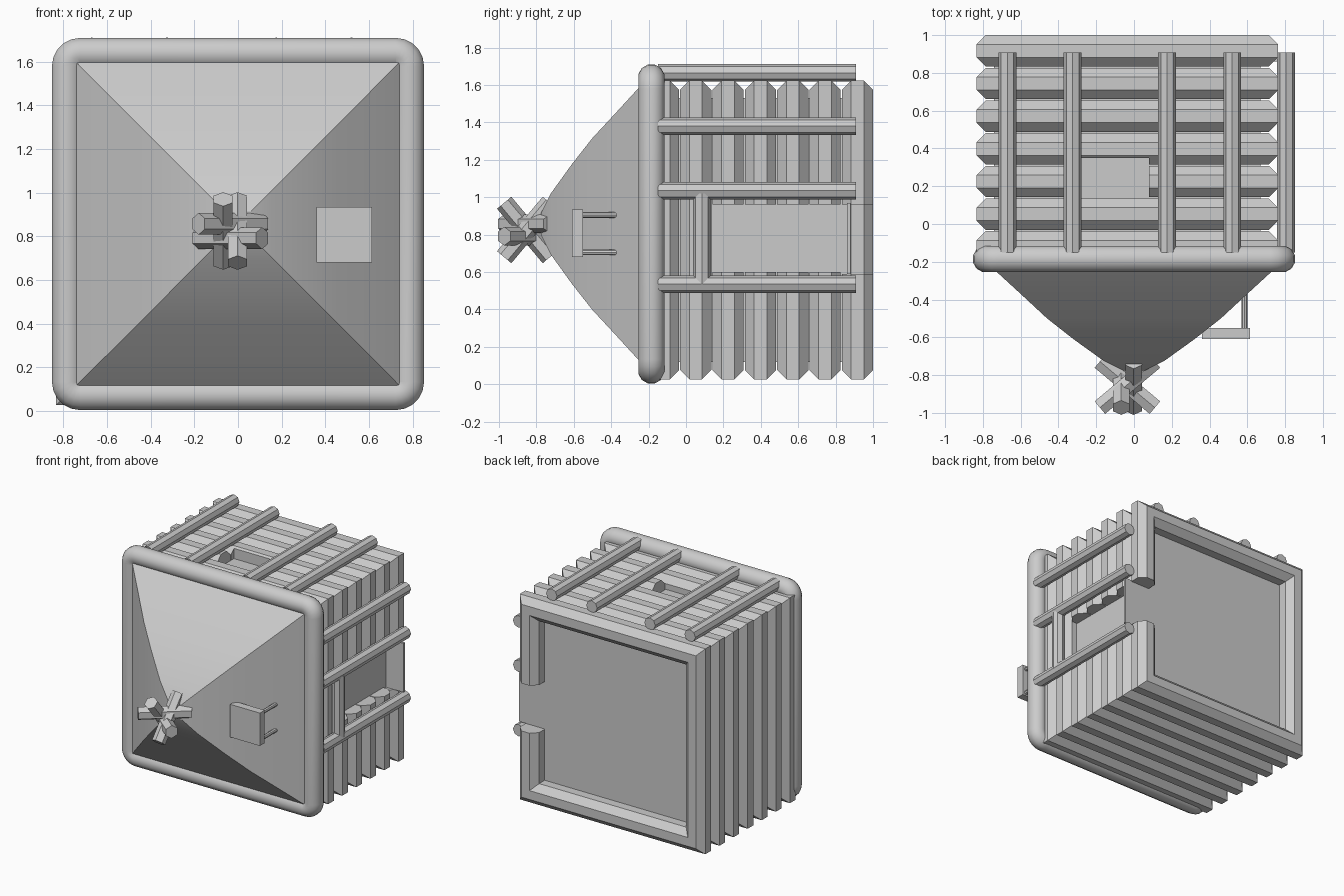
import bpy, bmesh, math
from mathutils import Vector

if "Cube" in bpy.data.objects:
    bpy.data.objects.remove(bpy.data.objects["Cube"])

grey = bpy.data.materials.new("light_grey")
grey.use_nodes = True
GREY = (0.6, 0.6, 0.6, 1)
grey.diffuse_color = GREY
for node in grey.node_tree.nodes:
    if node.type == 'BSDF_PRINCIPLED':
        node.inputs["Base Color"].default_value = GREY


def finish(name, bm, smooth=None):
    bmesh.ops.recalc_face_normals(bm, faces=bm.faces[:])
    mesh = bpy.data.meshes.new(name)
    bm.to_mesh(mesh)
    bm.free()
    mesh.materials.append(grey)
    obj = bpy.data.objects.new(name, mesh)
    bpy.context.collection.objects.link(obj)
    bpy.ops.object.select_all(action='DESELECT')
    obj.select_set(True)
    bpy.context.view_layer.objects.active = obj
    if smooth:
        bpy.ops.object.shade_smooth_by_angle(angle=math.radians(smooth))
    return obj


def box(name, low, high):
    bm = bmesh.new()
    bmesh.ops.create_cube(bm, size=1)
    for v in bm.verts:
        v.co = Vector([a + (b - a) * (c + 0.5) for a, b, c in zip(low, high, v.co)])
    return finish(name, bm)


def rod(name, start, end, radius, sides=8):
    start, end = Vector(start), Vector(end)
    axis = end - start
    bm = bmesh.new()
    bmesh.ops.create_cone(bm, cap_ends=True, segments=sides, radius1=radius,
                          radius2=radius, depth=axis.length)
    turn = axis.to_track_quat('Z', 'Y')
    for v in bm.verts:
        v.co = turn @ v.co + (start + end) / 2
    return finish(name, bm)


def square_ring(name, cx, cz, half, y, radius, sides, corner=0, steps=1, smooth=None):
    """Round tube swept around a square, with mitred or rounded corners."""
    path = []
    for sx, sz, start in ((1, 1, 0), (-1, 1, 90), (-1, -1, 180), (1, -1, 270)):
        px, pz = cx + sx * (half - corner), cz + sz * (half - corner)
        if not corner:
            path.append((px, pz, sx, sz))
            continue
        for i in range(steps + 1):
            a = math.radians(start + 90 * i / steps)
            dx, dz = math.cos(a), math.sin(a)
            path.append((px + corner * dx, pz + corner * dz, dx, dz))
    bm = bmesh.new()
    loops = []
    for px, pz, dx, dz in path:
        loop = []
        for k in range(sides):
            a = 2 * math.pi * (k + 0.5) / sides
            out = radius * math.cos(a)
            loop.append(bm.verts.new((px + out * dx, y + radius * math.sin(a), pz + out * dz)))
        loops.append(loop)
    for i, loop in enumerate(loops):
        after = loops[(i + 1) % len(loops)]
        for k in range(sides):
            n = (k + 1) % sides
            bm.faces.new((loop[k], loop[n], after[n], after[k]))
    return finish(name, bm, smooth)


def cut(obj, low, high):
    cutter = box("cutter", low, high)
    cutter.hide_render = True
    mod = obj.modifiers.new("cut", 'BOOLEAN')
    mod.operation, mod.solver, mod.object = 'DIFFERENCE', 'EXACT', cutter
    bpy.context.view_layer.objects.active = obj
    bpy.ops.object.modifier_apply(modifier=mod.name)
    bpy.data.objects.remove(cutter)


# Ribbed container: inner box, back panel and square ribs
CX, CZ, CORE = -0.035, 0.825, 0.705
SIDE, TOP = CX + CORE, CZ + CORE
box("inner_box", (CX - CORE, -0.2, CZ - CORE), (SIDE, 0.86, TOP))
box("back_panel", (CX - CORE, 0.86, CZ - CORE), (SIDE, 0.88, TOP))
box("back_panel_tab", (SIDE - 0.02, 0.86, 0.59), (0.82, 0.88, 0.97))
for i in range(7):
    y = 0.917 - 0.173 * i
    rib = square_ring("rib_%d" % (i + 1), CX, CZ, 0.715, y, 0.09, 8)
    if i == 0:
        cut(rib, (0.5, 0.8, 0.59), (1, 1.1, 0.96))
    elif y > 0.1:
        cut(rib, (SIDE - 0.002, 0.13, 0.60), (1, 1.1, 0.96))
    if 0.1 < y < 0.45:
        cut(rib, (-0.28, 0.14, TOP - 0.002), (0.08, 0.35, 2))

# Front rim and curved four-sided funnel
square_ring("front_rim", 0, 0.857, 0.783, -0.185, 0.072, 12, 0.06, 5, 40)
bm = bmesh.new()
rows = []
for half, y in ((0.78, -0.2), (0.72, -0.26), (0.6, -0.37), (0.46, -0.5),
                (0.32, -0.61), (0.16, -0.725), (0.06, -0.775)):
    rows.append([bm.verts.new((sx * half, y, 0.857 + sz * half))
                 for sx, sz in ((1, 1), (-1, 1), (-1, -1), (1, -1))])
for lower, upper in zip(rows, rows[1:]):
    for k in range(4):
        n = (k + 1) % 4
        bm.faces.new((lower[k], lower[n], upper[n], upper[k]))
bm.faces.new(rows[-1])
bm.faces.new(rows[0])
finish("funnel", bm, 25)

# Crossed hexagonal rods at the funnel tip
lean = math.radians(40)
along, deep = 0.19 * math.cos(lean), 0.19 * math.sin(lean)
for s in (1, -1):
    x, y, z = -0.035 + 0.033 * s, -0.85, 0.825 + 0.033 * s
    rod("tip_upright_rod", (x, y - s * deep, CZ - along), (x, y + s * deep, CZ + along), 0.05, 6)
    rod("tip_level_rod", (CX - along, y - s * deep, z), (CX + along, y + s * deep, z), 0.05, 6)

# Rails on the roof and on the left side
for x in (-0.67, -0.325, 0.175, 0.52):
    rod("roof_rail", (x, -0.15, 1.665), (x, 0.908, 1.665), 0.047)
for z in (1.38, 1.035, 0.535):
    rod("side_rail", (0.805, -0.15, z), (0.805, 0.908, z), 0.047)
rod("side_rail_post", (0.805, 0.085, 0.535), (0.805, 0.085, 1.02), 0.047)

# Square plate on two pins beside the funnel
box("side_plate", (0.36, -0.61, 0.68), (0.615, -0.55, 0.935))
for z in (0.705, 0.905):
    rod("plate_pin", (0.585, -0.56, z), (0.585, -0.36, z), 0.015)
